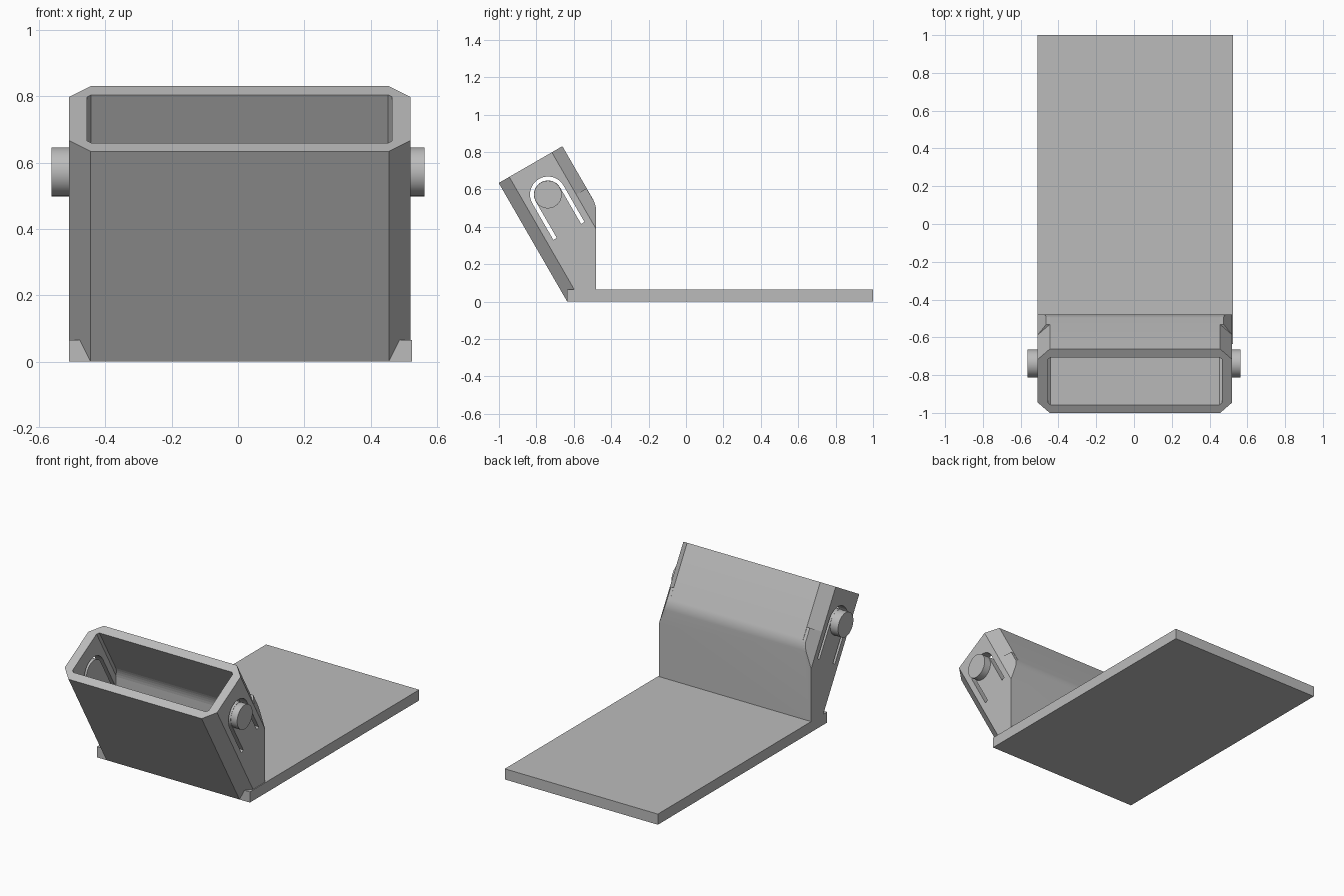
import bpy, bmesh, math
from mathutils import Vector

if "Cube" in bpy.data.objects:
    bpy.data.objects.remove(bpy.data.objects["Cube"], do_unlink=True)

grey = bpy.data.materials.new("plain grey")
grey.use_nodes = True
colour = (0.5, 0.5, 0.5, 1)
grey.diffuse_color = colour
grey.node_tree.nodes["Principled BSDF"].inputs["Base Color"].default_value = colour

TILT = math.radians(30)
X = Vector((1, 0, 0))
UP = Vector((0, -math.sin(TILT), math.cos(TILT)))     # along the tilted sleeve
BACK = Vector((0, math.cos(TILT), math.sin(TILT)))    # towards its rear wall
MID = 0.005                                           # sleeve centre in x


def finish(name, bm):
    bmesh.ops.recalc_face_normals(bm, faces=bm.faces)
    mesh = bpy.data.meshes.new(name)
    bm.to_mesh(mesh)
    bm.free()
    mesh.materials.append(grey)
    obj = bpy.data.objects.new(name, mesh)
    bpy.context.collection.objects.link(obj)
    return obj


def prism(points, sweep):
    """Closed solid from a flat outline and a sweep vector."""
    bm = bmesh.new()
    face = bm.faces.new([bm.verts.new(p) for p in points])
    top = bmesh.ops.extrude_face_region(bm, geom=[face], use_keep_orig=True)
    bmesh.ops.translate(bm, vec=sweep, verts=[v for v in top["geom"] if isinstance(v, bmesh.types.BMVert)])
    bmesh.ops.recalc_face_normals(bm, faces=bm.faces)
    return bm


def trim(bm, point, normal):
    """Cut away everything beyond a plane and cap the cut."""
    cut = bmesh.ops.bisect_plane(bm, geom=bm.verts[:] + bm.edges[:] + bm.faces[:],
                                 plane_co=point, plane_no=normal, clear_outer=True)
    edges = [e for e in cut["geom_cut"] if isinstance(e, bmesh.types.BMEdge) and e.is_boundary]
    if edges:
        bmesh.ops.edgeloop_fill(bm, edges=edges)


def sleeve_solid(section, low, high, rear, rear_y, floor):
    """Tilted prism whose rear turns vertical through a rounded bend."""
    bm = prism([X * x + BACK * n + UP * low for x, n in section], UP * (high - low))
    corner = Vector((0, rear_y, (rear - BACK.y * rear_y) / BACK.z))
    radius = 0.15
    half = TILT / 2
    centre = corner - Vector((0, math.cos(half), math.sin(half))) * radius / math.cos(half)
    for i in range(5):
        a = TILT * i / 5
        normal = Vector((0, math.cos(a), math.sin(a)))
        trim(bm, centre + normal * radius, normal)
    trim(bm, Vector((0, 0, floor)), Vector((0, 0, -1)))
    return bm


def chamfered(half, front, rear, c):
    side = [(half - c, front), (half, front + c), (half, rear - c), (half - c, rear)]
    return [(MID + x, n) for x, n in side] + [(MID - x, n) for x, n in reversed(side)]


def cut(obj, cutter):
    cutter.hide_render = True
    cutter.hide_viewport = True
    cutter.display_type = 'WIRE'
    mod = obj.modifiers.new("cut", 'BOOLEAN')
    mod.operation = 'DIFFERENCE'
    mod.solver = 'EXACT'
    mod.object = cutter


def smooth(obj):
    bpy.ops.object.select_all(action='DESELECT')
    obj.select_set(True)
    bpy.context.view_layer.objects.active = obj
    bpy.ops.object.shade_smooth_by_angle(angle=math.radians(20))


# Flat base plate
base = [(-0.51, -0.635, 0), (0.525, -0.635, 0), (0.525, 1, 0), (-0.51, 1, 0)]
finish("base_plate", prism(base, Vector((0, 0, 0.065))))

# Hollow tilted sleeve with chamfered corners
sleeve = finish("tilted_sleeve", sleeve_solid(
    chamfered(0.515, -0.55, -0.157, 0.065), -0.2, 1.05, -0.157, -0.48, 0.001))
cavity = finish("sleeve_cavity_cutter", sleeve_solid(
    chamfered(0.46, -0.499, -0.209, 0.012), -0.2, 1.1, -0.209, -0.53, 0.065))

# U-shaped slots that free a spring tongue in each side wall
PIN_N, PIN_S, LEG = -0.353, 0.865, 0.225
outline = []
for r, order in ((0.096, range(25)), (0.075, range(24, -1, -1))):
    arc = [(r * math.cos(math.pi * i / 24), r * math.sin(math.pi * i / 24)) for i in order]
    outline += [(arc[0][0], -LEG)] + arc + [(arc[-1][0], -LEG)]
slot = finish("tongue_slot_cutter", prism(
    [X * -0.7 + BACK * (PIN_N + n) + UP * (PIN_S + s) for n, s in outline], X * 1.4))

smooth(sleeve)
cut(sleeve, cavity)
cut(sleeve, slot)

for side, name in ((1, "left"), (-1, "right")):
    # Round latch pin on the tongue
    pin_centre = BACK * PIN_N + UP * PIN_S + X * side * 0.48
    ring = [pin_centre + Vector((0, math.cos(a), math.sin(a))) * 0.074
            for a in (2 * math.pi * i / 48 for i in range(48))]
    smooth(finish(name + "_latch_pin", prism(ring, X * side * 0.083)))

    # Raised strip on the rear chamfer
    strip = [(MID + side * x, n) for x, n in ((0.445, -0.158), (0.47, -0.158), (0.515, -0.222), (0.505, -0.225))]
    finish(name + "_chamfer_strip", sleeve_solid(strip, -0.2, 0.79, -0.157, -0.48, 0.001))
